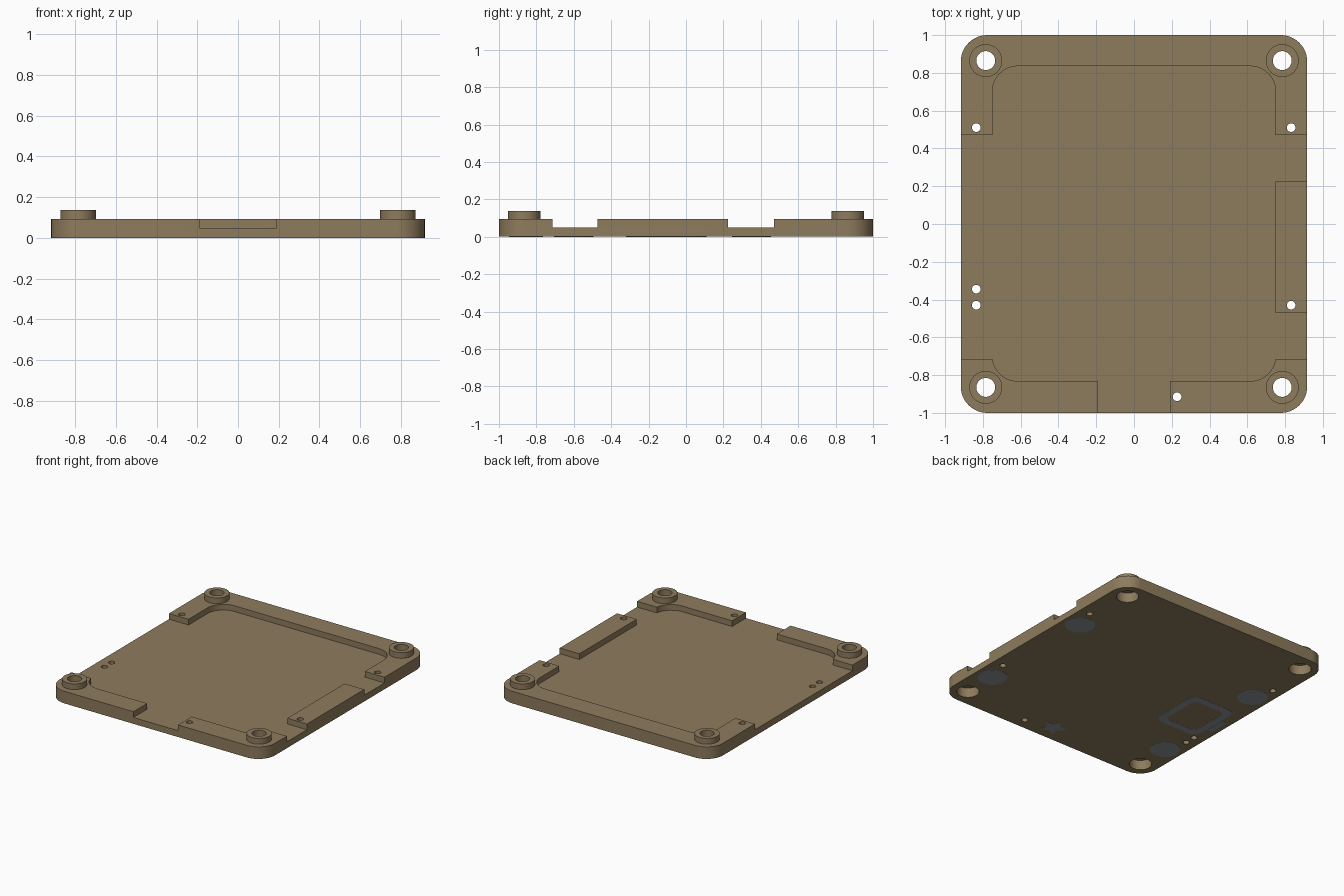
import bpy, bmesh, math

if "Cube" in bpy.data.objects:
    bpy.data.objects.remove(bpy.data.objects["Cube"])

W, D = 0.917, 1.0                      # half width and half depth
BOTTOM, FLOOR, RIM, BOSS = 0.001, 0.05, 0.094, 0.138


def material(name, color):
    m = bpy.data.materials.new(name)
    m.diffuse_color = (*color, 1)
    m.use_nodes = True
    m.node_tree.nodes["Principled BSDF"].inputs["Base Color"].default_value = m.diffuse_color
    return m


TAN = material("tan_plastic", (0.27, 0.20, 0.11))
GREY = material("grey_inlay", (0.27, 0.29, 0.30))


def circle(x, y, r, n=48):
    return [(x + r * math.cos(2 * math.pi * i / n), y + r * math.sin(2 * math.pi * i / n)) for i in range(n)]


def rounded(x0, x1, y0, y1, r, n=12):
    pts = []
    for k, (cx, cy) in enumerate([(x1 - r, y1 - r), (x0 + r, y1 - r), (x0 + r, y0 + r), (x1 - r, y0 + r)]):
        for i in range(n + 1):
            a = math.pi / 2 * (k + i / n)
            pts.append((cx + r * math.cos(a), cy + r * math.sin(a)))
    return pts


def box(x0, x1, y0, y1):
    return [(x0, y0), (x1, y0), (x1, y1), (x0, y1)]


def prism(name, outlines, z0, z1, mat=TAN):
    """Extrude one or more closed outlines between two heights."""
    bm = bmesh.new()
    for pts in outlines:
        f = bm.faces.new([bm.verts.new((x, y, z0)) for x, y in pts])
        top = bmesh.ops.extrude_face_region(bm, geom=[f])["geom"]
        bmesh.ops.translate(bm, vec=(0, 0, z1 - z0), verts=[v for v in top if isinstance(v, bmesh.types.BMVert)])
    bmesh.ops.recalc_face_normals(bm, faces=bm.faces)
    me = bpy.data.meshes.new(name)
    bm.to_mesh(me)
    bm.free()
    me.materials.append(mat)
    ob = bpy.data.objects.new(name, me)
    bpy.context.collection.objects.link(ob)
    return ob


def combine(target, tool, operation):
    mod = target.modifiers.new("shape", "BOOLEAN")
    mod.operation, mod.object, mod.solver = operation, tool, "EXACT"
    bpy.context.view_layer.objects.active = target
    bpy.ops.object.modifier_apply(modifier=mod.name)
    bpy.data.objects.remove(tool)


# tray body with rounded corners
tray = prism("tray", [rounded(-W, W, -D, D, 0.14)], BOTTOM, RIM)

# recessed floor and the gaps in the rim
combine(tray, prism("pocket", [rounded(-0.75, 0.75, -0.832, 0.836, 0.135)], FLOOR, 0.3), "DIFFERENCE")
gaps = [box(-1.1, -0.7, -0.715, 0.47), box(0.7, 1.1, -0.715, -0.472),
        box(0.7, 1.1, 0.225, 0.47), box(-0.19, 0.19, -1.1, -0.7)]
for g in gaps:
    combine(tray, prism("gap", [g], FLOOR, 0.3), "DIFFERENCE")

# corner bosses, with screw holes counterbored from below
corners = [(sx * 0.785, sy * 0.865) for sx in (-1, 1) for sy in (-1, 1)]
combine(tray, prism("bosses", [circle(x, y, 0.087) for x, y in corners], 0.06, BOSS), "UNION")
combine(tray, prism("bores", [circle(x, y, 0.05) for x, y in corners], -0.1, 0.3), "DIFFERENCE")
combine(tray, prism("counterbores", [circle(x, y, 0.078) for x, y in corners], -0.1, 0.075), "DIFFERENCE")

# small pin holes
pins = [(-0.835, 0.51), (0.832, 0.51), (-0.835, -0.345), (-0.835, -0.43), (0.832, -0.43), (0.228, -0.915)]
combine(tray, prism("pins", [circle(x, y, 0.023, 24) for x, y in pins], -0.1, 0.3), "DIFFERENCE")
bpy.ops.object.select_all(action="DESELECT")
tray.select_set(True)
bpy.context.view_layer.objects.active = tray
bpy.ops.object.shade_smooth_by_angle(angle=math.radians(30))

# underside inlays: four round pads, a square ring with a tab, and a star
prism("round_pads", [circle(s * 0.785, y, 0.105) for s in (-1, 1) for y in (0.35, -0.6)], 0, 0.003, GREY)
ring = prism("square_ring", [rounded(-0.83, -0.455, -0.32, 0.11, 0.07)], 0, 0.003, GREY)
combine(ring, prism("ring_hole", [rounded(-0.775, -0.51, -0.265, 0.055, 0.04)], -0.1, 0.1), "DIFFERENCE")
prism("ring_tab", [box(-0.88, -0.832, -0.2, -0.04)], 0, 0.003, GREY)
star = [(0.01 + r * math.cos(a), -0.865 + r * math.sin(a))
        for i in range(10) for r, a in [((0.1, 0.045)[i % 2], math.pi / 2 + i * math.pi / 5)]]
prism("star", [star], 0, 0.003, GREY)
